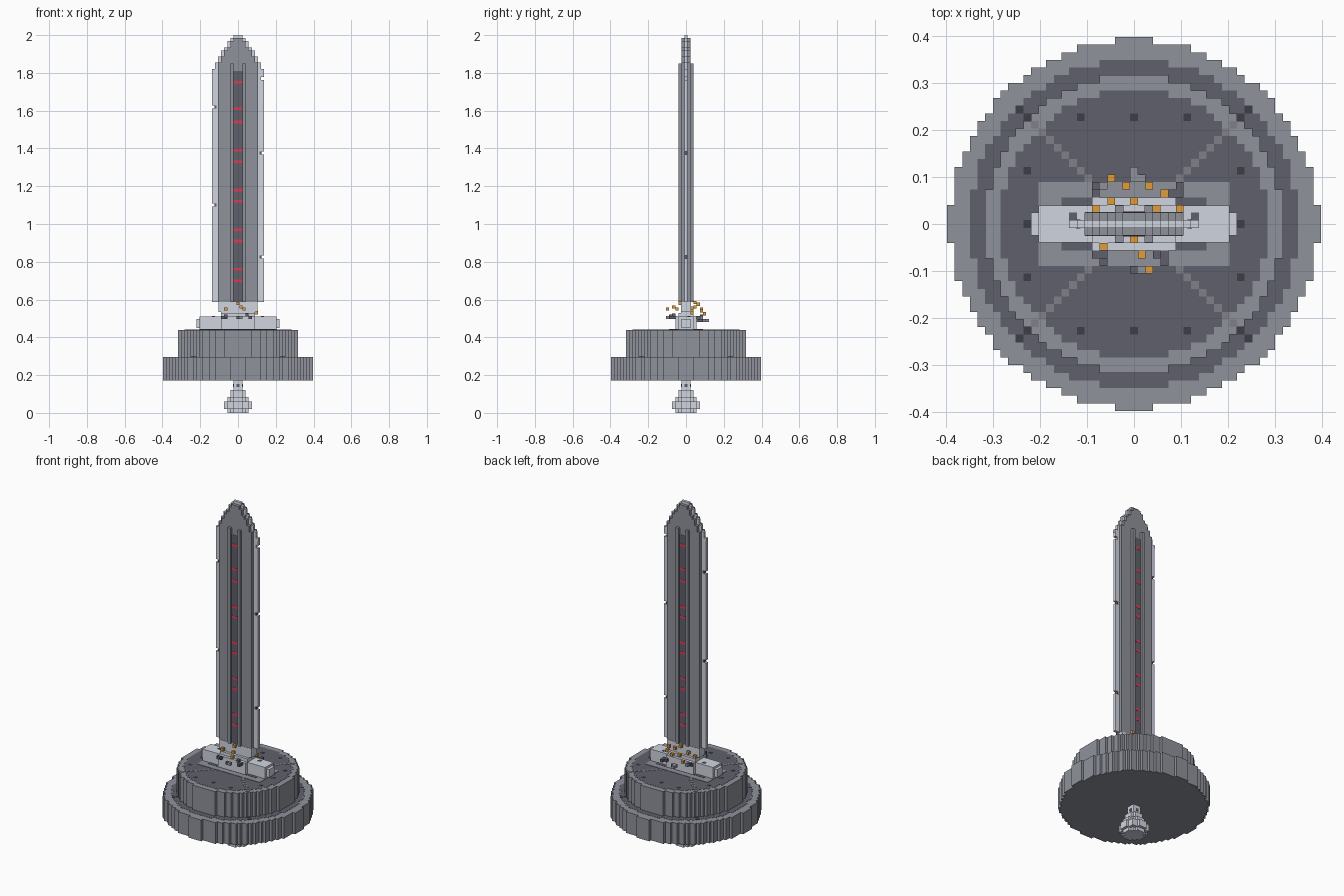
import bpy, bmesh, math

if "Cube" in bpy.data.objects:
    bpy.data.objects.remove(bpy.data.objects["Cube"])

U = 2 / 123  # edge of one small cube


def colour(name, rgb):
    m = bpy.data.materials.new(name)
    m.diffuse_color = (*rgb, 1)
    m.use_nodes = True
    m.node_tree.nodes["Principled BSDF"].inputs["Base Color"].default_value = m.diffuse_color
    return m


MID = colour("mid grey", (0.275, 0.288, 0.328))
DARK = colour("dark grey", (0.113, 0.118, 0.145))
LIGHT = colour("light grey", (0.63, 0.66, 0.74))
BLACK = colour("charcoal", (0.046, 0.049, 0.060))
SPOKE = colour("spoke grey", (0.21, 0.22, 0.25))
AMBER = colour("amber", (0.75, 0.34, 0.045))
RED = colour("red", (0.75, 0.04, 0.085))


def finish(name, bm, mat):
    bmesh.ops.recalc_face_normals(bm, faces=bm.faces)
    me = bpy.data.meshes.new(name)
    bm.to_mesh(me)
    bm.free()
    me.materials.append(mat)
    ob = bpy.data.objects.new(name, me)
    bpy.context.collection.objects.link(ob)
    return ob


def boxes(name, items, mat):
    """Each item is (x0, x1, y0, y1, z0, z1)."""
    bm = bmesh.new()
    for x0, x1, y0, y1, z0, z1 in items:
        for v in bmesh.ops.create_cube(bm, size=1)["verts"]:
            v.co = ((x0 + x1) / 2 + v.co.x * (x1 - x0),
                    (y0 + y1) / 2 + v.co.y * (y1 - y0),
                    (z0 + z1) / 2 + v.co.z * (z1 - z0))
    return finish(name, bm, mat)


def cubes(name, cells, mat):
    """Single cubes at grid cell (i, j) with bottom and top heights."""
    h = U / 2
    return boxes(name, [(i * U - h, i * U + h, j * U - h, j * U + h, a, b)
                        for i, j, a, b in cells], mat)


def stepped_disc(name, r2, z0, z1, mat):
    """Prism whose outline is a circle drawn in square cells."""
    n = int(math.sqrt(r2))
    right = []
    for j in range(-n, n + 1):
        w = (int(math.sqrt(r2 - j * j)) + 0.5) * U
        for y in ((j - 0.5) * U, (j + 0.5) * U):
            if len(right) > 1 and right[-1][0] == w == right[-2][0]:
                right.pop()
            if not right or right[-1] != (w, y):
                right.append((w, y))
    pts = right + [(-x, y) for x, y in reversed(right)]
    bm = bmesh.new()
    f = bm.faces.new([bm.verts.new((x, y, z0)) for x, y in pts])
    g = bmesh.ops.extrude_face_region(bm, geom=[f])
    for v in g["geom"]:
        if isinstance(v, bmesh.types.BMVert):
            v.co.z = z1
    bmesh.ops.remove_doubles(bm, verts=bm.verts, dist=1e-5)
    return finish(name, bm, mat)


# Two-tier round base with dark inlays
T1, T2 = 0.296, 0.440
stepped_disc("lower_tier", 581, 0.172, T1, MID)
stepped_disc("lower_inlay", 464, T1 - 0.002, T1 + 0.001, DARK)
stepped_disc("upper_tier", 381, T1 - 0.001, T2, MID)
stepped_disc("upper_inlay", 306, T2 - 0.002, T2 + 0.001, DARK)

# Diagonal spokes and dark studs, each resting on the tier beneath it
cubes("spokes", [(sx * i, sy * i, T2 - 0.002, T2 + 0.002) for i in range(6, 14)
                 for sx in (-1, 1) for sy in (-1, 1)], SPOKE)
studs = {(sx * a, sy * b) for a, b in ((14, 7), (7, 14), (0, 14), (14, 0), (14, 14), (15, 15))
         for sx in (-1, 1) for sy in (-1, 1)}
stud_cells = []
for i, j in sorted(studs):
    t = T2 if i * i + j * j <= 381 else T1
    stud_cells.append((i, j, t - 0.002, t + 0.002))
cubes("studs", stud_cells, BLACK)

# Hanging pommel under the base
for k, (r2, z0, z1) in enumerate([(10, 0, 0.02), (18, 0.02, 0.06), (10, 0.06, 0.085),
                                  (5, 0.085, 0.12), (2, 0.12, 0.172)]):
    stepped_disc(f"pommel_{k}", r2, z0, z1, LIGHT)
w = 1.5 * U + 0.002
boxes("pommel_marks", [(-w, w, -U / 2, U / 2, 0.138, 0.154),
                       (-U / 2, U / 2, -w, w, 0.138, 0.154)], DARK)

# Guard: floor plate, dark strips, crossbar and collar
boxes("guard_plate", [(-12.5 * U, 12.5 * U, -5.5 * U, 5.5 * U, T2 - 0.002, T2 + 0.003)], MID)
boxes("guard_strips", [(-9.5 * U, 9.5 * U, *sorted((s * 2.4 * U, s * 3.5 * U)),
                        T2, T2 + 0.004) for s in (-1, 1)], DARK)
boxes("guard", [(-12.5 * U, 12.5 * U, -2.4 * U, 2.4 * U, T2, 0.51),
                (-13.5 * U, 13.5 * U, -1.5 * U, 1.5 * U, 0.45, 0.497),
                (-5.5 * U, 5.5 * U, -3.5 * U, 3.5 * U, T2, 0.512)], LIGHT)
boxes("collar", [(-6.4 * U, 6.4 * U, -1.6 * U, 1.6 * U, 0.535, 0.588),
                 (-5.5 * U, 5.5 * U, -1.6 * U, 1.6 * U, 0.51, 0.535),
                 (-5.5 * U, 5.5 * U, -2.5 * U, 2.5 * U, 0.51, 0.53)], LIGHT)
cubes("guard_studs", [(-8, 1, 0.505, 0.512), (8, 1, 0.505, 0.512)], DARK)

# Blade: flat body with a tapered stepped tip
Z0, Z1 = 0.588, 1.805
body = [(-6.5 * U, 6.5 * U, -1.5 * U, 1.5 * U, Z0, Z1)]
edge, tip_edge = [], []
for k in range(12):
    z = Z1 + k * U
    n = round(8 * ((2 - z - U / 2) / (2 - Z1)) ** 0.7)
    top = min(z + U, 2.0)
    tip_edge.append((-(n + 0.5) * U, (n + 0.5) * U, -U / 2, U / 2, z, top))
    if n >= 2:
        m = min(n - 0.5, 6.5) * U
        body.append((-m, m, -1.5 * U, 1.5 * U, z, top))
boxes("blade_body", body, MID)
boxes("blade_tip_edge", tip_edge, LIGHT)

# Light cutting edges broken by small nicks
nick_cells = []
for side, nicks in ((-1, (1.10, 1.62)), (1, (0.825, 1.375, 1.77))):
    edge.append((*sorted((side * 6.5 * U, side * 7.5 * U)), -U / 2, U / 2, Z0, Z1))
    cuts = [Z0] + [v for z in nicks for v in (z - U / 2, z + U / 2)] + [Z1]
    for a, b in zip(cuts[::2], cuts[1::2]):
        edge.append((*sorted((side * 7.5 * U, side * 8.4 * U)), -U / 2, U / 2, a, b))
    for z in nicks:
        if z < 1.7:
            nick_cells.append((*sorted((side * 7.0 * U, side * 7.6 * U)),
                               -U / 2 - 0.001, U / 2 + 0.001, z - U / 2, z + U / 2))
boxes("blade_edges", edge, LIGHT)
boxes("nick_faces", nick_cells, DARK)

# Raised rails, dark fuller and red marks on both blade faces
rails, fuller, marks = [], [], []
for s in (-1, 1):
    for t in (-1, 1):
        rails.append((*sorted((t * 1.4 * U, t * 2.5 * U)),
                      *sorted((s * 1.4 * U, s * 2.4 * U)), Z0, 1.85))
    y = s * 1.4 * U
    fuller.append((-1.4 * U, 1.4 * U, *sorted((y, s * (1.5 * U + 0.001))), Z0, 1.81))
    for z in (0.70, 0.76, 0.91, 0.97, 1.12, 1.18, 1.33, 1.39, 1.54, 1.61, 1.75):
        marks.append((-1.4 * U, 1.4 * U, *sorted((y, s * (1.5 * U + 0.002))),
                      z - 0.007, z + 0.007))
boxes("blade_rails", rails, MID)
boxes("fuller", fuller, DARK)
boxes("red_marks", marks, RED)

# Rubble around the guard and floating amber sparks
cubes("rubble", [(i, j, z, z + U) for i, j, z in (
    (-4, -4, 0.497), (-5, -4, 0.497), (-4, -5, 0.505), (4, -4, 0.497), (3, -4, 0.51),
    (4, -5, 0.497), (0, -6, 0.497), (5, 4, 0.48), (6, 4, 0.48), (6, 5, 0.48),
    (-5, 4, 0.497), (-5, 5, 0.505))], DARK)
cubes("pale_rubble", [(i, j, z, z + U) for i, j, z in (
    (0, 6, 0.48), (0, 7, 0.48), (1, 6, 0.48), (-4, 5, 0.497), (1, -6, 0.497))], MID)
sparks = [(-3, 6, 0.525), (-1, 5, 0.55), (2, 5, 0.54), (4, 4, 0.575), (-3, 3, 0.56),
          (0, 3, 0.585), (-5, 2, 0.54), (3, 2, 0.555), (6, 2, 0.53), (0, -2, 0.58),
          (-4, -3, 0.55), (1, -4, 0.56), (2, -6, 0.55)]
cubes("sparks", [(i, j, z - U / 2, z + U / 2) for i, j, z in sparks], AMBER)
